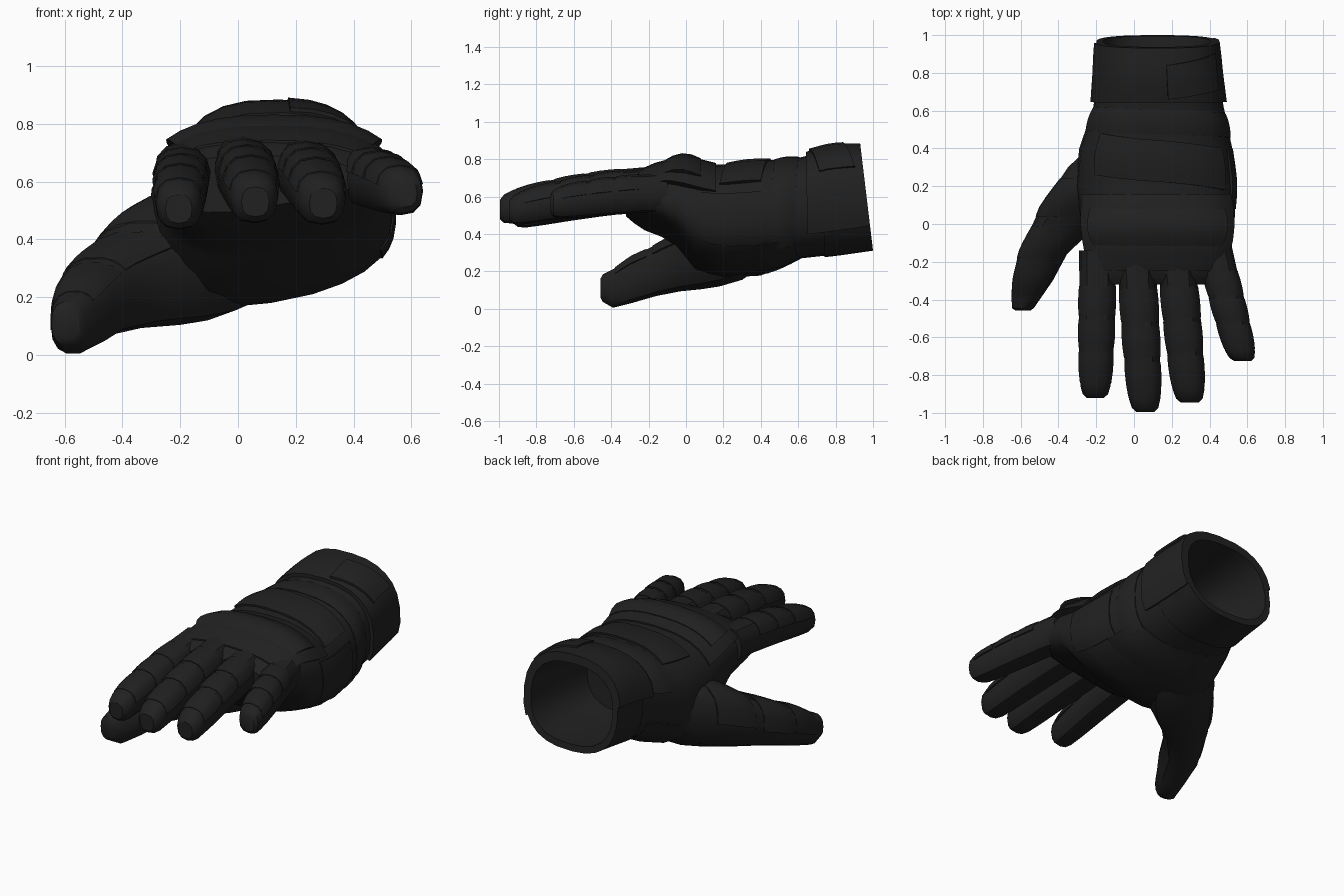
import bpy, bmesh, math

if "Cube" in bpy.data.objects:
    bpy.data.objects.remove(bpy.data.objects["Cube"])

black = bpy.data.materials.new("black fabric")
black.diffuse_color = (0.015, 0.015, 0.015, 1)
black.use_nodes = True
black.node_tree.nodes["Principled BSDF"].inputs["Base Color"].default_value = black.diffuse_color

# Each tube is a list of stations (y, x, z, half width, half height), y falling
PALM = [(1.00, .12, .59, .312, .272), (.80, .125, .57, .32, .28),
        (.62, .13, .54, .345, .27), (.40, .115, .49, .405, .30),
        (.20, .115, .475, .425, .295), (.05, .125, .50, .41, .275),
        (-.05, .125, .56, .40, .21), (-.13, .125, .58, .39, .18),
        (-.22, .12, .59, .385, .155), (-.28, .095, .60, .37, .125),
        (-.32, .085, .60, .33, .09)]
LINING = [(.48, .12, .56, .02, .02), (.50, .12, .56, .22, .20),
          (.70, .12, .57, .27, .225), (1.00, .12, .59, .285, .24)]
THUMB = [(.46, .02, .43, .20, .17), (.30, -.10, .37, .25, .22),
         (.18, -.18, .335, .25, .22), (.08, -.27, .295, .23, .195),
         (-.03, -.385, .25, .165, .16), (-.16, -.485, .205, .13, .14),
         (-.30, -.535, .15, .105, .125), (-.39, -.57, .108, .078, .105),
         (-.445, -.588, .11, .058, .075), (-.458, -.588, .11, .04, .05)]


def station(tube, y):
    """Interpolated section of a tube at y."""
    y = min(tube[0][0], max(tube[-1][0], y))
    for a, b in zip(tube, tube[1:]):
        if y >= b[0]:
            t = (a[0] - y) / (a[0] - b[0])
            return tuple(p + (q - p) * t for p, q in zip(a, b))


def on_section(s, angle, off=0, power=2.5):
    """Point on a rounded-box section; the cuff end is cut at a slant
    and the palm underside drops towards the thumb."""
    y, x, z, rx, rz = s
    c, n = math.cos(angle), math.sin(angle)
    e = 2 / power
    px = x + (rx + off) * math.copysign(abs(c) ** e, c)
    pz = z + (rz + off) * math.copysign(abs(n) ** e, n)
    if rx > .3 and y < .6 and n < 0:
        pz += .16 * (px - x) * min(1, (.6 - y) / .2) * -n
    lean = max(0, (y - .6) / .4) * .12
    return (px, y - lean * (pz - .31), pz)


def finish(name, bm, angle):
    bmesh.ops.recalc_face_normals(bm, faces=bm.faces)
    me = bpy.data.meshes.new(name)
    bm.to_mesh(me)
    bm.free()
    me.materials.append(black)
    ob = bpy.data.objects.new(name, me)
    bpy.context.collection.objects.link(ob)
    bpy.ops.object.select_all(action='DESELECT')
    ob.select_set(True)
    bpy.context.view_layer.objects.active = ob
    bpy.ops.object.shade_smooth_by_angle(angle=math.radians(angle))
    return ob


def loft(name, stations, sides):
    bm = bmesh.new()
    rings = [[bm.verts.new(on_section(s, 2 * math.pi * i / sides))
              for i in range(sides)] for s in stations]
    for a, b in zip(rings, rings[1:]):
        for i in range(sides):
            j = (i + 1) % sides
            bm.faces.new((a[i], a[j], b[j], b[i]))
    bm.faces.new(rings[0])
    bm.faces.new(rings[-1][::-1])
    return finish(name, bm, 35)


def pad(name, tube, y0, y1, a0, a1, off, bulge=0, nu=4, nv=8, skew=0):
    """Raised panel following a tube, with its border sunk into the surface."""
    bm = bmesh.new()
    grid = []
    for i in range(-1, nu + 2):
        u = min(max(i, 0), nu) / nu
        row = []
        for j in range(-1, nv + 2):
            v = min(max(j, 0), nv) / nv
            edge = i in (-1, nu + 1) or j in (-1, nv + 1)
            o = -.012 if edge else off + bulge * math.sin(math.pi * u)
            s = station(tube, y0 + (y1 - y0) * u + skew * (v - .5))
            row.append(bm.verts.new(
                on_section(s, math.radians(a0 + (a1 - a0) * v), o)))
        grid.append(row)
    for r, q in zip(grid, grid[1:]):
        for j in range(len(r) - 1):
            bm.faces.new((r[j], r[j + 1], q[j + 1], q[j]))
    return finish(name, bm, 35)


# Hand body with open, hollow cuff
loft("palm", LINING + PALM, 24)
loft("thumb", THUMB, 14)

# Cuff strap, wrist wraps and back-of-hand panels
pad("cuff_strap", PALM, 1.0, .65, -25, 172, .022, .006, nv=14)
pad("strap_end", PALM, .92, .70, 30, 85, .036, nv=5, skew=-.06)
pad("cuff_underside", PALM, 1.0, .74, 172, 335, .008, nv=12)
pad("wrist_wrap", PALM, .60, .47, -40, 170, .004, .008, nv=14, skew=.05)
pad("palm_heel_wrap", PALM, .62, .38, 200, 330, .0, .012, nv=10, skew=-.1)
pad("back_panel", PALM, .44, .22, 35, 135, .01, .008, nv=8, skew=.08)
pad("side_panel", PALM, .40, .08, -30, 22, .004, .006, nv=6)

# Knuckle guard, with its raised ridge over the knuckles
pad("knuckle_guard", PALM, .16, -.25, 25, 155, .008, .03, nu=5, nv=12)
pad("knuckle_ridge", PALM, .08, -.12, 40, 140, .03, .03, nu=4, nv=10)

# Thumb panels
pad("thumb_base_panel", THUMB, .24, .04, 80, 185, .004, .008, nv=6)
pad("thumb_joint_panel", THUMB, -.01, -.18, 40, 190, .003, .005, nv=7)
pad("thumb_tip_panel", THUMB, -.21, -.38, 40, 190, .002, .004, nv=7)

# Fingers: base and tip (y, x, z), half width
FINGERS = {"index": ((-.14, -.19, .625), (-.92, -.205, .505), .096),
           "middle": ((-.14, .01, .65), (-.995, .06, .53), .10),
           "ring": ((-.14, .22, .64), (-.945, .295, .525), .10),
           "little": ((-.10, .415, .62), (-.725, .575, .56), .094)}
SHAPE = [(0, 1.05), (.22, 1), (.42, 1.0), (.60, .97), (.80, .91),
         (.92, .83), (.975, .70), (1, .48)]
for name, (a, b, r) in FINGERS.items():
    tube = []
    for f, w in SHAPE:
        x = a[1] + (b[1] - a[1]) * f
        z = a[2] + (b[2] - a[2]) * f ** 1.6
        tube.append((a[0] + (b[0] - a[0]) * f, x, z, r * w, r * w * 1.08))
    loft(name + "_finger", tube, 12)
    for k, (f0, f1) in enumerate(((.24, .44), (.47, .66), (.69, .90))):
        y0, y1 = (a[0] + (b[0] - a[0]) * f for f in (f0, f1))
        pad(f"{name}_panel_{k + 1}", tube, y0, y1, 10, 170, .003, .003,
            nu=3, nv=6)
